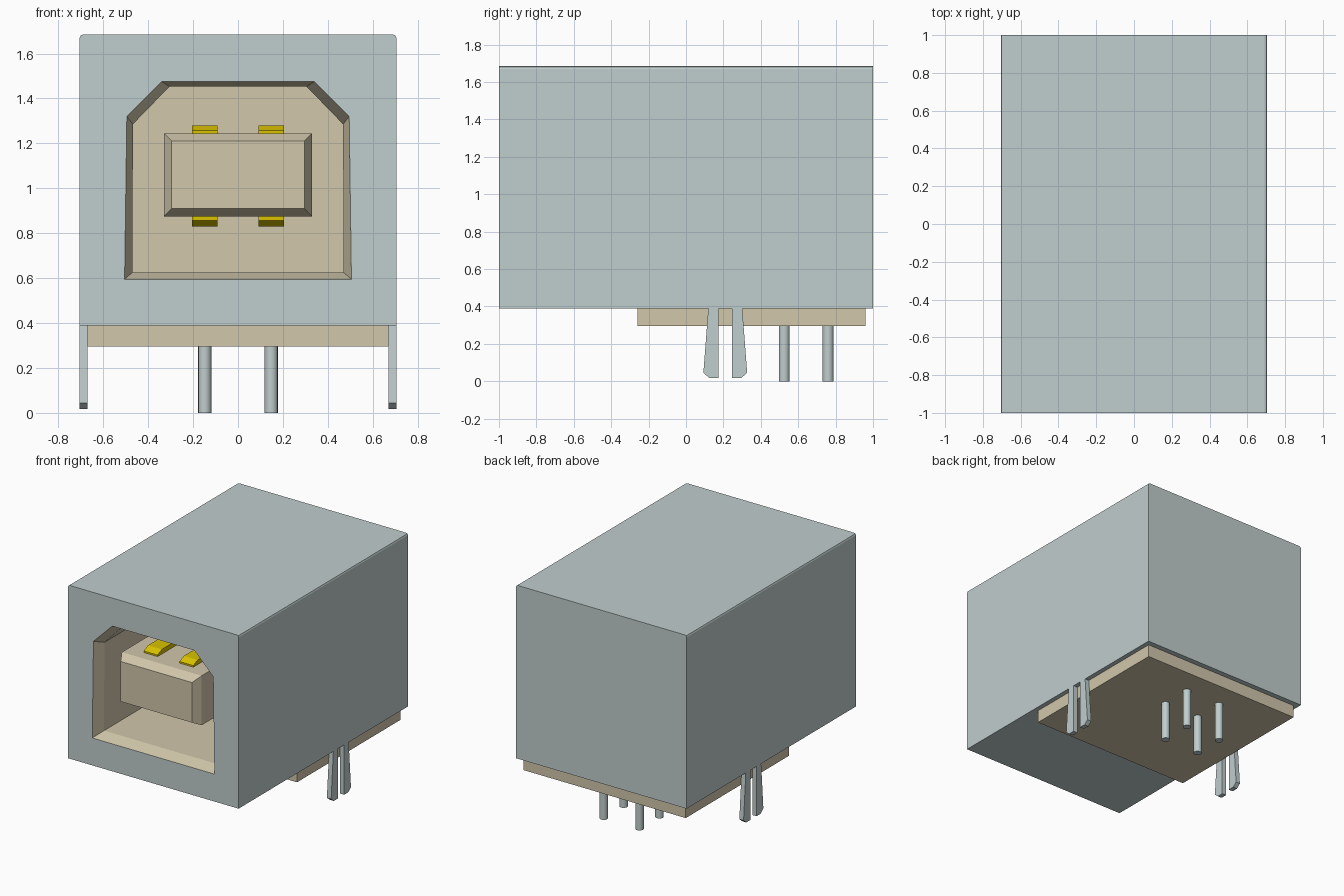
import bpy
import bmesh

old = bpy.data.objects.get("Cube")
if old:
    bpy.data.objects.remove(old, do_unlink=True)


def material(name, rgb):
    m = bpy.data.materials.new(name)
    m.use_nodes = True
    m.diffuse_color = (*rgb, 1)
    bsdf = next(n for n in m.node_tree.nodes if n.type == 'BSDF_PRINCIPLED')
    bsdf.inputs["Base Color"].default_value = (*rgb, 1)
    return m


METAL = material("pale steel", (0.53, 0.61, 0.61))
CREAM = material("cream plastic", (0.64, 0.57, 0.41))
GOLD = material("gold contact", (0.70, 0.54, 0.0))


def loft(name, sections, mat):
    """Closed solid skinned through loops of 3D points."""
    bm = bmesh.new()
    loops = [[bm.verts.new(p) for p in s] for s in sections]
    n = len(loops[0])
    for a, b in zip(loops, loops[1:]):
        for i in range(n):
            j = (i + 1) % n
            bm.faces.new((a[i], a[j], b[j], b[i]))
    bm.faces.new(loops[0])
    bm.faces.new(loops[-1])
    bmesh.ops.recalc_face_normals(bm, faces=bm.faces)
    me = bpy.data.meshes.new(name)
    bm.to_mesh(me)
    bm.free()
    me.materials.append(mat)
    ob = bpy.data.objects.new(name, me)
    bpy.context.collection.objects.link(ob)
    return ob


def rect(x, z0, z1, y):
    return [(-x, y, z0), (x, y, z0), (x, y, z1), (-x, y, z1)]


def box(name, x, y0, y1, z0, z1, mat):
    return loft(name, [rect(x, z0, z1, y0), rect(x, z0, z1, y1)], mat)


def port(y, half):
    """Symmetric socket outline at depth y."""
    return [(x, y, z) for x, z in half] + [(-x, y, z) for x, z in reversed(half)]


# Shell: box with tiny rounded upper long edges
shell = box("shell", 0.705, -1, 1, 0.39, 1.685, METAL)
bm = bmesh.new()
bm.from_mesh(shell.data)
top_edges = [e for e in bm.edges
             if all(v.co.z > 1.6 for v in e.verts)
             and abs(e.verts[0].co.y - e.verts[1].co.y) > 1]
bmesh.ops.bevel(bm, geom=top_edges, offset=0.015, segments=2,
                profile=0.5, affect='EDGES')
bm.to_mesh(shell.data)
bm.free()

# Socket cavity with a flared mouth
mouth = [(0.505, 0.595), (0.495, 1.32), (0.34, 1.475)]
inner = [(0.47, 0.625), (0.468, 1.285), (0.305, 1.453)]
cutter = loft("cavity_cutter", [port(-1.1, mouth), port(-1, mouth),
                                port(-0.91, inner), port(0.1, inner)], CREAM)
cutter.hide_render = True
cut = shell.modifiers.new("cavity", 'BOOLEAN')
cut.operation = 'DIFFERENCE'
cut.solver = 'EXACT'
cut.object = cutter
bpy.context.view_layer.objects.active = shell
bpy.ops.object.modifier_apply(modifier=cut.name)
bpy.data.objects.remove(cutter, do_unlink=True)

# Socket lining is plastic: every face lying inside the box
shell.data.materials.clear()
shell.data.materials.append(METAL)
shell.data.materials.append(CREAM)
for f in shell.data.polygons:
    c = f.center
    inside = abs(c.x) < 0.6 and 0.5 < c.z < 1.5 and -0.999 < c.y < 0.9
    f.material_index = 1 if inside else 0

# Tongue with chamfered nose
loft("tongue", [rect(0.295, 0.91, 1.21, -0.965), rect(0.33, 0.875, 1.245, -0.90),
                rect(0.33, 0.875, 1.245, 0.12)], CREAM)

# Contacts above and below the tongue, ramped at the front
for side, root, lip, face in (("upper", 1.235, 1.257, 1.28),
                              ("lower", 0.885, 0.857, 0.83)):
    for hand, x in (("right", -0.148), ("left", 0.148)):
        outline = [(-0.82, root), (-0.82, lip), (-0.77, face),
                   (0.12, face), (0.12, root)]
        loft(f"{side}_contact_{hand}",
             [[(x + s * 0.057, y, z) for y, z in outline] for s in (-1, 1)], GOLD)

# Plastic base under the shell
box("base", 0.67, -0.26, 0.96, 0.295, 0.395, CREAM)

# Solder pins
for row, y in (("front", 0.525), ("back", 0.76)):
    for hand, x in (("right", -0.148), ("left", 0.148)):
        bpy.ops.mesh.primitive_cylinder_add(vertices=32, radius=0.029, depth=0.31,
                                            location=(x, y, 0.155))
        pin = bpy.context.object
        pin.name = f"{row}_pin_{hand}"
        pin.data.materials.append(METAL)
        bpy.ops.object.shade_smooth_by_angle()

# Split mounting legs on both sides, mirrored front to back
leg = [(0.036, 0.4), (0.036, 0.018), (0.085, 0.018), (0.117, 0.045), (0.09, 0.4)]
for hand, s in (("right", -1), ("left", 1)):
    for row, d in (("front", -1), ("back", 1)):
        loft(f"{row}_leg_{hand}",
             [[(s * x, 0.21 + d * y, z) for y, z in leg] for x in (0.67, 0.705)],
             METAL)
